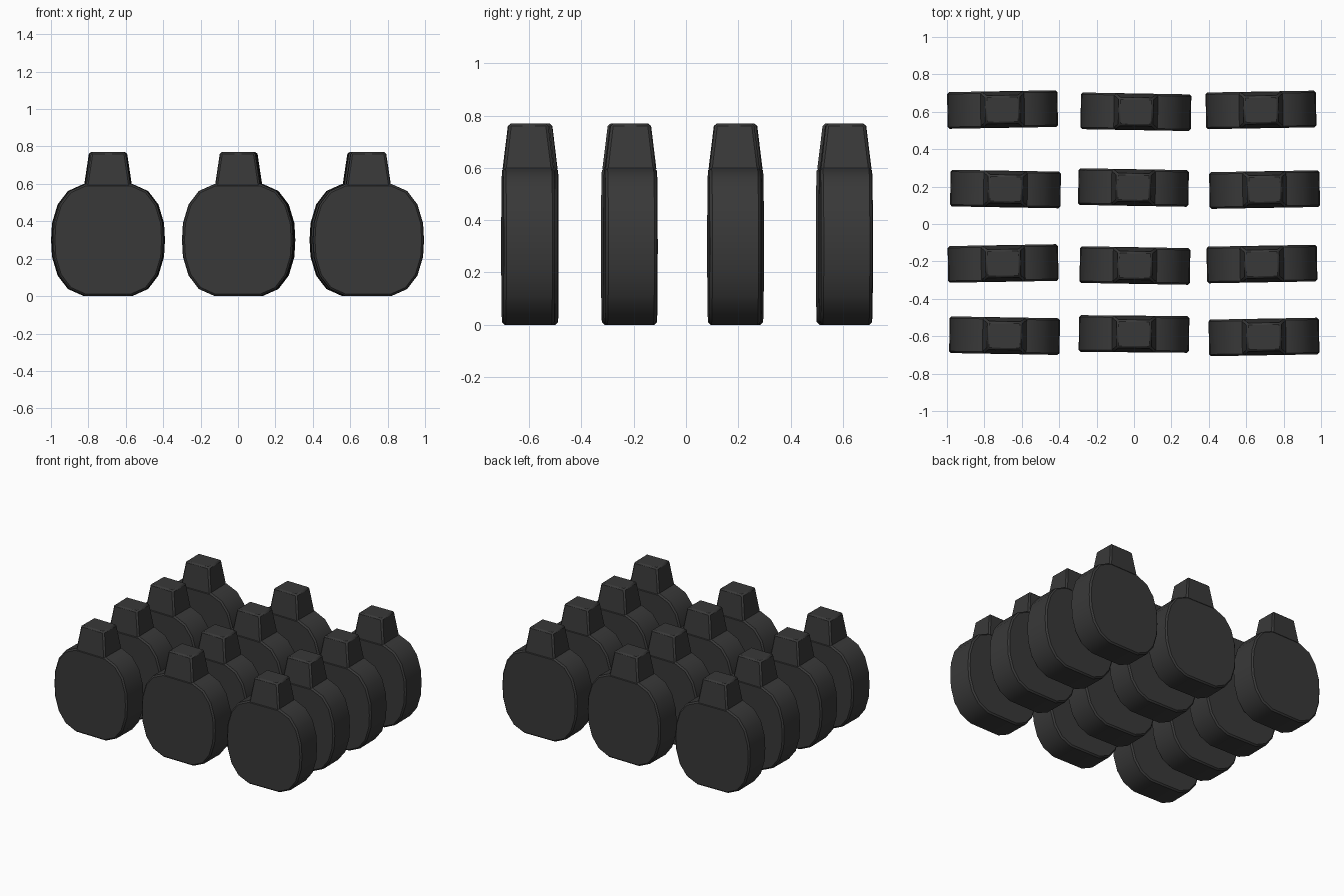
import bpy, bmesh
from math import radians

cube = bpy.data.objects.get("Cube")
if cube:
    bpy.data.objects.remove(cube)

# Dark rubbery metal, shared by every flask
dark = bpy.data.materials.new("charcoal")
dark.use_nodes = True
dark.diffuse_color = (0.04, 0.04, 0.04, 1)
dark.node_tree.nodes["Principled BSDF"].inputs["Base Color"].default_value = dark.diffuse_color


def finish(bm, name):
    bmesh.ops.recalc_face_normals(bm, faces=bm.faces)
    mesh = bpy.data.meshes.new(name)
    bm.to_mesh(mesh)
    bm.free()
    mesh.materials.append(dark)
    obj = bpy.data.objects.new(name, mesh)
    bpy.context.collection.objects.link(obj)
    bpy.ops.object.select_all(action='DESELECT')
    obj.select_set(True)
    bpy.context.view_layer.objects.active = obj
    bpy.ops.object.shade_smooth_by_angle(angle=radians(35))
    return obj


def make_body():
    # Quarter outline mirrored into a round drum with flat top and bottom
    quarter = [(0.295, 0), (0.29, 0.09), (0.26, 0.19), (0.205, 0.262), (0.12, 0.3)]
    half = [(x, -z) for x, z in quarter[:0:-1]] + quarter
    outline = half + [(-x, z) for x, z in reversed(half)]
    bm = bmesh.new()
    front = bm.faces.new([bm.verts.new((x, -0.098, z + 0.3)) for x, z in outline])
    out = bmesh.ops.extrude_face_region(bm, geom=[front], use_keep_orig=True)
    moved = [v for v in out["geom"] if isinstance(v, bmesh.types.BMVert)]
    bmesh.ops.translate(bm, verts=moved, vec=(0, 0.196, 0))
    # Soft rim on both round faces
    rims = [e for e in bm.edges if e.verts[0].co.y * e.verts[1].co.y > 0]
    bmesh.ops.bevel(bm, geom=rims, offset=0.01, segments=1, affect='EDGES')
    return finish(bm, "flask_body")


def make_cap():
    # Square stopper tapering upwards
    bm = bmesh.new()
    bmesh.ops.create_cube(bm, size=2)
    for v in bm.verts:
        top = v.co.z > 0
        v.co.x *= 0.092 if top else 0.118
        v.co.y *= 0.075 if top else 0.096
        v.co.z = 0.77 if top else 0.595
    edges = [e for e in bm.edges if max(v.co.z for v in e.verts) > 0.7]
    bmesh.ops.bevel(bm, geom=edges, offset=0.01, segments=1, affect='EDGES')
    return finish(bm, "flask_cap")


# Flask placements: x, y, yaw in degrees
rows = [
    [(-0.703, 0.612, 1), (0.01, 0.60, -1), (0.679, 0.61, 1)],
    [(-0.687, 0.187, -1), (-0.003, 0.195, -1), (0.698, 0.184, 1)],
    [(-0.70, -0.211, 1), (0.005, -0.222, -1), (0.684, -0.214, 1)],
    [(-0.692, -0.597, -1), (0, -0.588, -0.5), (0.695, -0.604, 1)],
]
parts = [make_body(), make_cap()]
for r, row in enumerate(rows):
    for c, (x, y, yaw) in enumerate(row):
        for part in parts:
            obj = part
            if r or c:
                obj = part.copy()
                bpy.context.collection.objects.link(obj)
            obj.location = (x, y, 0)
            obj.rotation_euler.z = radians(yaw)
